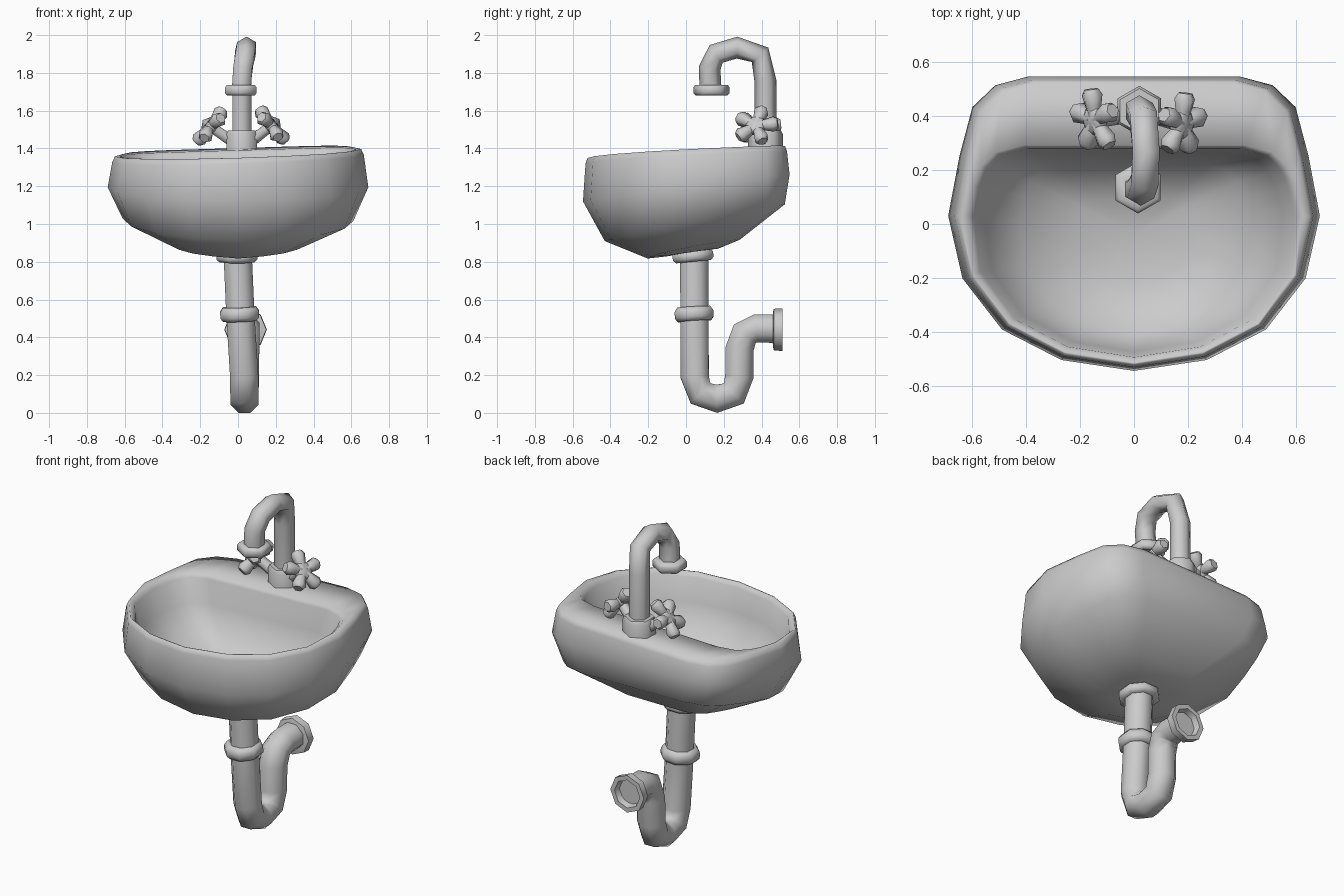
import bpy
from math import cos, sin, pi, radians
from mathutils import Vector

if "Cube" in bpy.data.objects:
    bpy.data.objects.remove(bpy.data.objects["Cube"])


def make(name, rings, start=True, end=True, angle=40):
    """Loft equal-length rings into one mesh, optionally capped at each end."""
    n = len(rings[0])
    verts = [tuple(p) for r in rings for p in r]
    faces = []
    for i in range(len(rings) - 1):
        for j in range(n):
            k = (j + 1) % n
            faces.append((i*n + j, i*n + k, (i+1)*n + k, (i+1)*n + j))
    for use, base in ((start, 0), (end, (len(rings) - 1) * n)):
        if use:
            c = sum((Vector(verts[base + j]) for j in range(n)), Vector()) / n
            verts.append(tuple(c))
            for j in range(n):
                f = (base + j, base + (j + 1) % n, len(verts) - 1)
                faces.append(f if base else f[::-1])
    me = bpy.data.meshes.new(name)
    me.from_pydata(verts, [], faces)
    ob = bpy.data.objects.new(name, me)
    bpy.context.collection.objects.link(ob)
    bpy.ops.object.select_all(action='DESELECT')
    ob.select_set(True)
    bpy.context.view_layer.objects.active = ob
    bpy.ops.object.mode_set(mode='EDIT')
    bpy.ops.mesh.select_all(action='SELECT')
    bpy.ops.mesh.normals_make_consistent(inside=False)
    bpy.ops.object.mode_set(mode='OBJECT')
    bpy.ops.object.shade_smooth_by_angle(angle=radians(angle))
    return ob


def circle(c, u, v, r, n, phase=0):
    return [c + u*r*cos(2*pi*k/n + phase) + v*r*sin(2*pi*k/n + phase) for k in range(n)]


def tube(name, path, r, n, phase=0):
    """Sweep an n-sided section along a path lying close to the YZ plane."""
    pts = [Vector(p) for p in path]
    rings = []
    for i, p in enumerate(pts):
        t = (pts[min(i + 1, len(pts) - 1)] - pts[max(i - 1, 0)]).normalized()
        v = t.cross(Vector((1, 0, 0))).normalized()
        rings.append(circle(p, v.cross(t), v, r, n, phase))
    return make(name, rings, angle=75)


def lathe(name, origin, axis, profile, n, phase=0, ref=(1, 0, 0), angle=62):
    """Turn a (radius, height) profile around an axis."""
    a = Vector(axis).normalized()
    v = a.cross(Vector(ref)).normalized()
    u = v.cross(a)
    return make(name, [circle(Vector(origin) + a*h, u, v, r, n, phase) for r, h in profile], angle=angle)


# Basin: half outlines, mirrored into closed rings
def mirrored(half):
    return half + [(-x, y) for x, y in reversed(half[1:])]


outer = mirrored([(0, -.54), (.27, -.5), (.49, -.388), (.637, -.2), (.69, .03),
                  (.648, .25), (.6, .43), (.515, .51), (.39, .543)])
inner = mirrored([(0, -.505), (.25, -.465), (.45, -.36), (.58, -.18), (.605, .03),
                  (.58, .14), (.55, .21), (.5, .26), (.4, .287)])


def ring(outline, sx, sy, cy, z, tx, ty, bow=0):
    """Scaled outline at height z, tilted by tx and ty, with its sides raised by bow."""
    return [(x*sx, y*sy + cy, z + tx*x*sx + ty*(y*sy + cy) + bow*abs(x*sx)) for x, y in outline]


make("basin", [
    ring(outer, .25, .25, .035, .852, 0, .14, .03),
    ring(outer, .49, .45, .04, .863, 0, .18, .06),
    ring(outer, .885, .88, .045, 1.005, -.01, .2, .02),
    ring(outer, 1, 1.01, 0, 1.2, 0, .13),
    ring(outer, .965, .985, 0, 1.355, .03, .05),
    ring(outer, .945, .965, 0, 1.385, .03, .05),
    ring(inner, 1.03, 1.02, 0, 1.385, .03, .05),
    ring(inner, .985, .98, 0, 1.36, .03, .05),
    ring(inner, .91, .93, -.005, 1.22, .03, .05),
    ring(inner, .7, .79, -.01, 1.07, 0, .12),
    ring(inner, .35, .4, -.02, .985, 0, .12)], angle=75)

# Faucet: six-sided collar, gooseneck and nozzle
hexa = pi / 6
lathe("faucet_base", (.02, .42, 1.37), (0, 0, 1),
      [(.093, 0), (.093, .115), (.083, .135), (.05, .135)], 6, hexa)
tube("faucet_spout", [(.02, .42, 1.45), (.02, .42, 1.77), (.035, .392, 1.905),
                      (.045, .27, 1.943), (.04, .16, 1.91), (.025, .125, 1.835),
                      (.018, .13, 1.72)], .058, 6, hexa)
lathe("spout_nozzle", (.015, .135, 1.69), (0, 0, 1),
      [(.06, .03), (.068, 0), (.085, 0), (.096, .012), (.096, .042), (.085, .056), (.05, .056)], 6, hexa)

# Tap handles: stem, hub and five flared lobes on each side
for side, label, centre in ((-1, "left", (-.145, .385, 1.525)), (1, "right", (.178, .37, 1.53))):
    c = Vector(centre)
    axis = Vector((side * .76, -.14, .62)).normalized()
    foot = Vector((.02 + side * .04, .41, 1.44))
    lathe(label + "_tap_stem", foot, c - foot, [(.035, 0), (.03, (c - foot).length)], 6, ref=(0, 1, 0))
    lathe(label + "_tap_hub", c - axis * .028, axis, [(.03, 0), (.052, .012), (.052, .042), (.04, .052)],
          10, ref=(0, 1, 0))
    v = axis.cross(Vector((0, 1, 0))).normalized()
    u = v.cross(axis)
    for k in range(5):
        d = u * cos(2*pi*k/5) + v * sin(2*pi*k/5)
        lathe(f"{label}_tap_lobe_{k + 1}", c, d,
              [(.026, .015), (.031, .05), (.041, .095), (.028, .117)], 6, ref=axis)

# Drain: eight-sided trap pipe with couplings and wall flange
octa = pi / 8
tube("trap_pipe", [(-.003, .043, .88), (.012, .045, .54), (.033, .046, .2), (.034, .077, .112),
                   (.034, .165, .084), (.034, .253, .112), (.036, .282, .2), (.038, .284, .35),
                   (.04, .312, .43), (.04, .37, .455), (.04, .475, .455)], .081, 8, octa)
lathe("drain_flange", (-.006, .04, .81), (0, -.1, 1),
      [(.07, 0), (.1, 0), (.117, .015), (.117, .045), (.1, .06), (.06, .06)], 8, octa)
lathe("pipe_coupling", (.01, .045, .495), (-.04, -.06, 1),
      [(.075, 0), (.095, 0), (.111, .02), (.111, .052), (.095, .075), (.07, .075)], 8, octa)
lathe("wall_flange", (.04, .46, .45), (0, 1, 0),
      [(.075, 0), (.09, 0), (.11, .005), (.113, .05), (.085, .05), (.065, -.03)], 8)

# Rest the lowest point on the ground
low = min(v.co.z for o in bpy.data.objects for v in o.data.vertices)
for o in bpy.data.objects:
    o.location.z -= low
